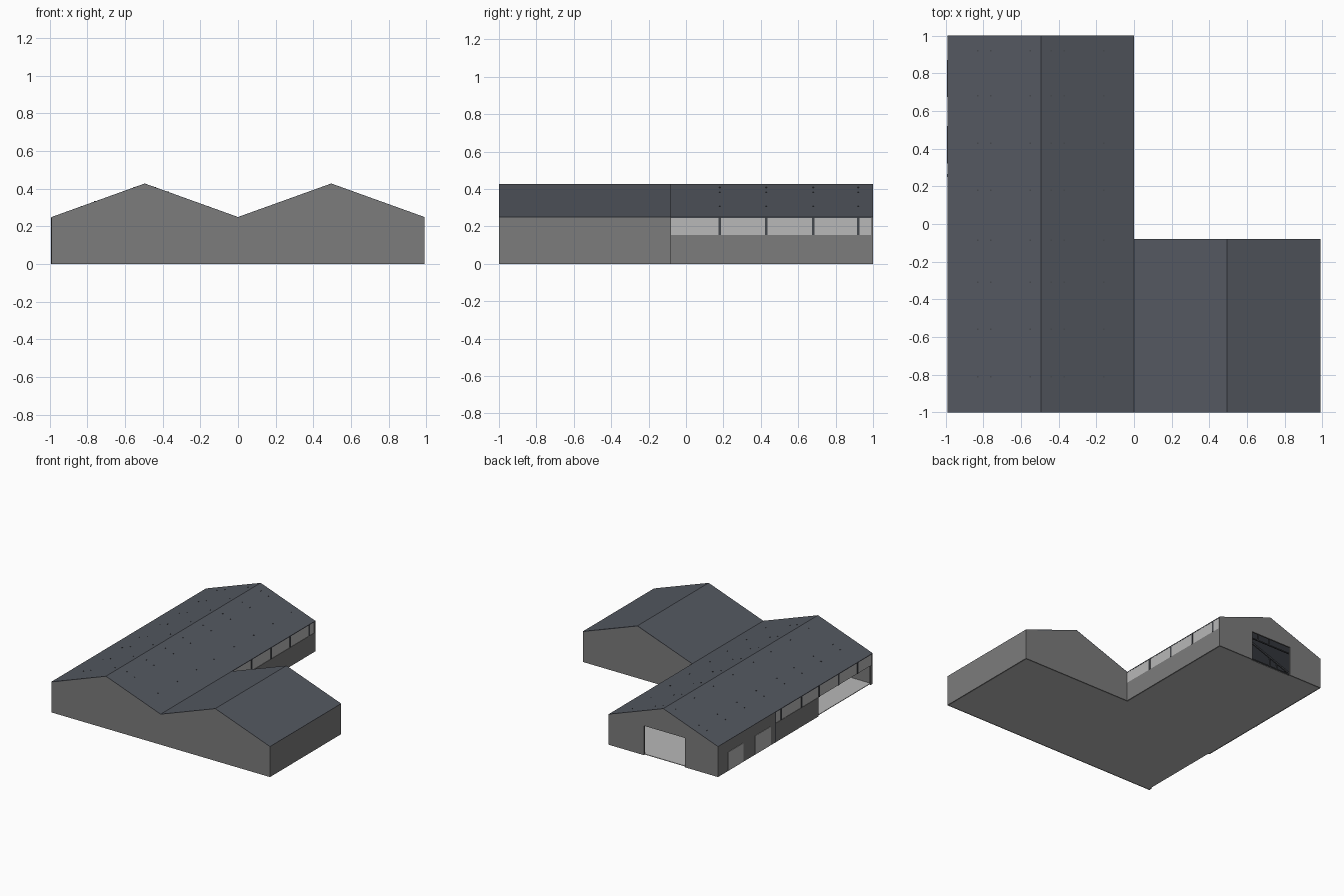
import bpy, bmesh

if "Cube" in bpy.data.objects:
    bpy.data.objects.remove(bpy.data.objects["Cube"])

W, T = 0.99, 0.012            # half width, wall thickness
EAVE, RIDGE, SILL = 0.25, 0.428, 0.155
MID = W / 2
BACK = -0.08                  # rear of the short wing


def material(name, rgb):
    m = bpy.data.materials.new(name)
    m.diffuse_color = (*rgb, 1)
    m.use_nodes = True
    m.node_tree.nodes["Principled BSDF"].inputs["Base Color"].default_value = m.diffuse_color
    return m


wall_grey = material("wall grey", (0.2, 0.2, 0.2))
light_grey = material("light grey", (0.48, 0.48, 0.48))
roof_slate = material("roof slate", (0.088, 0.098, 0.118))
steel_dark = material("dark steel", (0.06, 0.065, 0.075))


def finish(name, bm, mat):
    bmesh.ops.recalc_face_normals(bm, faces=bm.faces)
    me = bpy.data.meshes.new(name)
    bm.to_mesh(me)
    bm.free()
    me.materials.append(mat)
    ob = bpy.data.objects.new(name, me)
    bpy.context.collection.objects.link(ob)
    return ob


def extrude(name, pts, shift, mat):
    """Prism from a flat outline of 3D points."""
    bm = bmesh.new()
    face = bm.faces.new([bm.verts.new(p) for p in pts])
    new = bmesh.ops.extrude_face_region(bm, geom=[face], use_keep_orig=True)
    bmesh.ops.translate(bm, vec=shift,
                        verts=[g for g in new["geom"] if isinstance(g, bmesh.types.BMVert)])
    return finish(name, bm, mat)


def profile(name, xz, y0, y1, mat):
    return extrude(name, [(x, y0, z) for x, z in xz], (0, y1 - y0, 0), mat)


def box(name, x, y, z, mat):
    return profile(name, [(x[0], z[0]), (x[1], z[0]), (x[1], z[1]), (x[0], z[1])], *y, mat)


# floor slab, L-shaped, inside the walls
extrude("floor_slab", [(-W + T, -1 + T, 0), (W - T, -1 + T, 0), (W - T, BACK - T, 0),
                       (-T, BACK - T, 0), (-T, 1 - T, 0), (-W + T, 1 - T, 0)],
        (0, 0, 0.005), light_grey)

# gable walls: front across both wings, rear ones per wing (long one with a door opening)
E, R = EAVE - 0.003, RIDGE - 0.003
profile("front_wall", [(-W, 0), (W, 0), (W, E), (MID, R), (0, E), (-MID, R), (-W, E)],
        -1, -1 + T, wall_grey)
profile("short_wing_rear_wall", [(0, 0), (W, 0), (W, E), (MID, R), (0, E)],
        BACK - T, BACK, wall_grey)
profile("long_wing_rear_wall",
        [(-W, 0), (-0.69, 0), (-0.69, 0.24), (-0.32, 0.24), (-0.32, 0), (0, 0),
         (0, E), (-MID, R), (-W, E)], 1 - T, 1, wall_grey)

# side walls
Y0, Y1 = -1 + T, 1 - T
box("short_wing_side_wall", (W - T, W), (Y0, BACK - T), (0, E), wall_grey)
box("yard_low_wall", (-T, 0), (BACK - T, Y1), (0, SILL), wall_grey)
box("left_full_wall", (-W, -W + T), (0.26, Y1), (0, E), wall_grey)
box("left_low_wall", (-W, -W + T), (-0.3, 0.26), (0, SILL), wall_grey)
box("left_corner_post", (-W, -W + T), (Y0, Y0 + 0.015), (0, SILL), wall_grey)

# light panels above the low walls, and two closed side doors
box("yard_panel", (-0.009, -0.003), (BACK - T, Y1), (SILL, E), light_grey)
box("left_panel", (-W + 0.003, -W + 0.009), (Y0, 0.26), (SILL, E), light_grey)
for i, (a, b) in enumerate([(0.675, 0.87), (0.32, 0.52)]):
    box(f"side_door_{i + 1}", (-W - 0.003, -W), (a, b), (0.005, SILL), light_grey)

# roofs: thin folded sheets, one per wing
for name, cx, y1 in [("long_wing_roof", -MID, 1), ("short_wing_roof", MID, BACK)]:
    t = 0.006
    xz = [(cx - MID, EAVE), (cx, RIDGE), (cx + MID, EAVE),
          (cx + MID, EAVE - t), (cx, RIDGE - t), (cx - MID, EAVE - t)]
    profile(name, xz, -1, y1, roof_slate)

# trusses in the long wing, with web tips just piercing the roof
FRAMES = [0.92, 0.68, 0.43, 0.18, -0.085, -0.31, -0.56, -0.81]
for i, y in enumerate(FRAMES):
    ya, yb = y - 0.005, y + 0.005
    h = 0.012
    profile(f"truss_rafters_{i + 1}",
            [(-W + T, EAVE - 0.004), (-MID, RIDGE - 0.01), (-T, EAVE - 0.004),
             (-T, EAVE - 0.004 - h), (-MID, RIDGE - 0.01 - h), (-W + T, EAVE - 0.004 - h)],
            ya, yb, steel_dark)
    box(f"truss_chord_{i + 1}", (-W + T, -T), (ya, yb), (EAVE - 0.012, EAVE - 0.004), steel_dark)
    for j, x in enumerate([-0.83, -0.76, -0.55, -0.44, -0.37, -0.16]):
        top = RIDGE - abs(x + MID) * (RIDGE - EAVE) / MID + 0.002
        box(f"truss_web_{i + 1}_{j + 1}", (x - 0.004, x + 0.004), (y - 0.004, y + 0.004),
            (EAVE - 0.006, top), steel_dark)

# posts in front of the light panels
for i, y in enumerate(FRAMES[:4]):
    box(f"yard_post_{i + 1}", (-T, 0.001), (y - 0.007, y + 0.007), (SILL, E), steel_dark)
for i, y in enumerate(FRAMES[3:]):
    box(f"left_post_{i + 1}", (-W - 0.001, -W + T), (y - 0.007, y + 0.007), (SILL, E), steel_dark)
box("left_step_post", (-W - 0.002, -W + T), (0.25, 0.265), (0, E), steel_dark)
